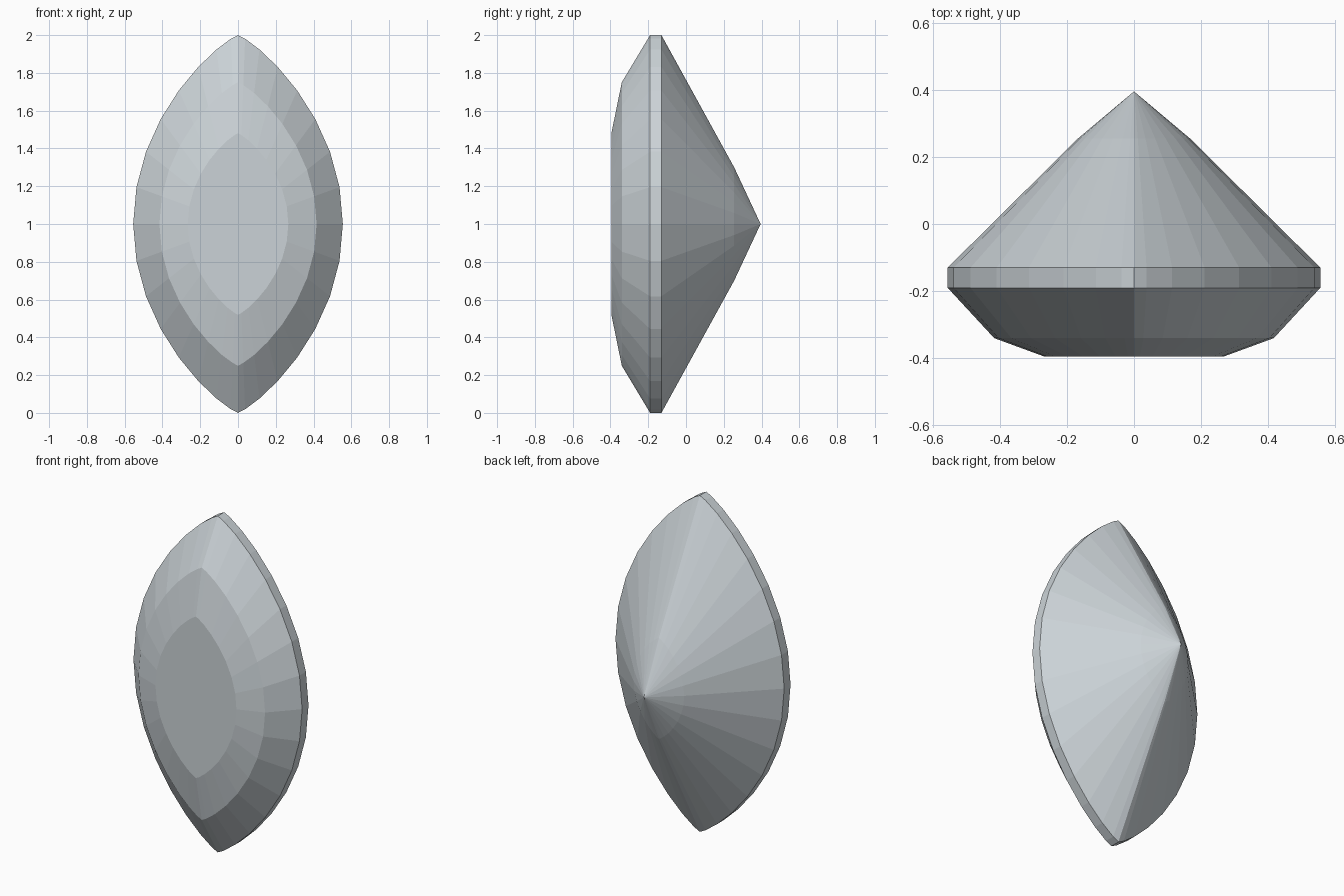
import bpy, bmesh, math

cube = bpy.data.objects.get("Cube")
if cube:
    bpy.data.objects.remove(cube)

SEGMENTS = 32
HALF_WIDTH = 0.555

# Pale silver-blue stone colour
stone = bpy.data.materials.new("pale_silver")
stone.use_nodes = True
colour = (0.60, 0.65, 0.68, 1)
stone.diffuse_color = colour
stone.node_tree.nodes["Principled BSDF"].inputs["Base Color"].default_value = colour


def outline(scale, y):
    """Pointed oval: a circle whose width is pinched towards the tips."""
    points = []
    for i in range(SEGMENTS):
        a = 2 * math.pi * i / SEGMENTS
        c = math.cos(a)
        x = HALF_WIDTH * math.copysign(abs(c) ** 1.65, c)
        points.append((x * scale, y, 1 + math.sin(a) * scale))
    return points


# Rings from front table to back: (scale, y)
rings = [(0.48, -0.395), (0.75, -0.34), (1, -0.19), (1, -0.13), (0.3, 0.255)]

bm = bmesh.new()
loops = [[bm.verts.new(p) for p in outline(s, y)] for s, y in rings]

# Flat table
bm.faces.new(loops[0])

# Crown, girdle and pavilion facets
for a, b in zip(loops, loops[1:]):
    for i in range(SEGMENTS):
        j = (i + 1) % SEGMENTS
        bm.faces.new((a[i], a[j], b[j], b[i]))

# Pointed back
tip = bm.verts.new((0, 0.395, 1))
for i in range(SEGMENTS):
    bm.faces.new((loops[-1][i], loops[-1][(i + 1) % SEGMENTS], tip))

bmesh.ops.recalc_face_normals(bm, faces=bm.faces)
mesh = bpy.data.meshes.new("cut_gemstone")
bm.to_mesh(mesh)
bm.free()
mesh.materials.append(stone)
gem = bpy.data.objects.new("cut_gemstone", mesh)
bpy.context.collection.objects.link(gem)
